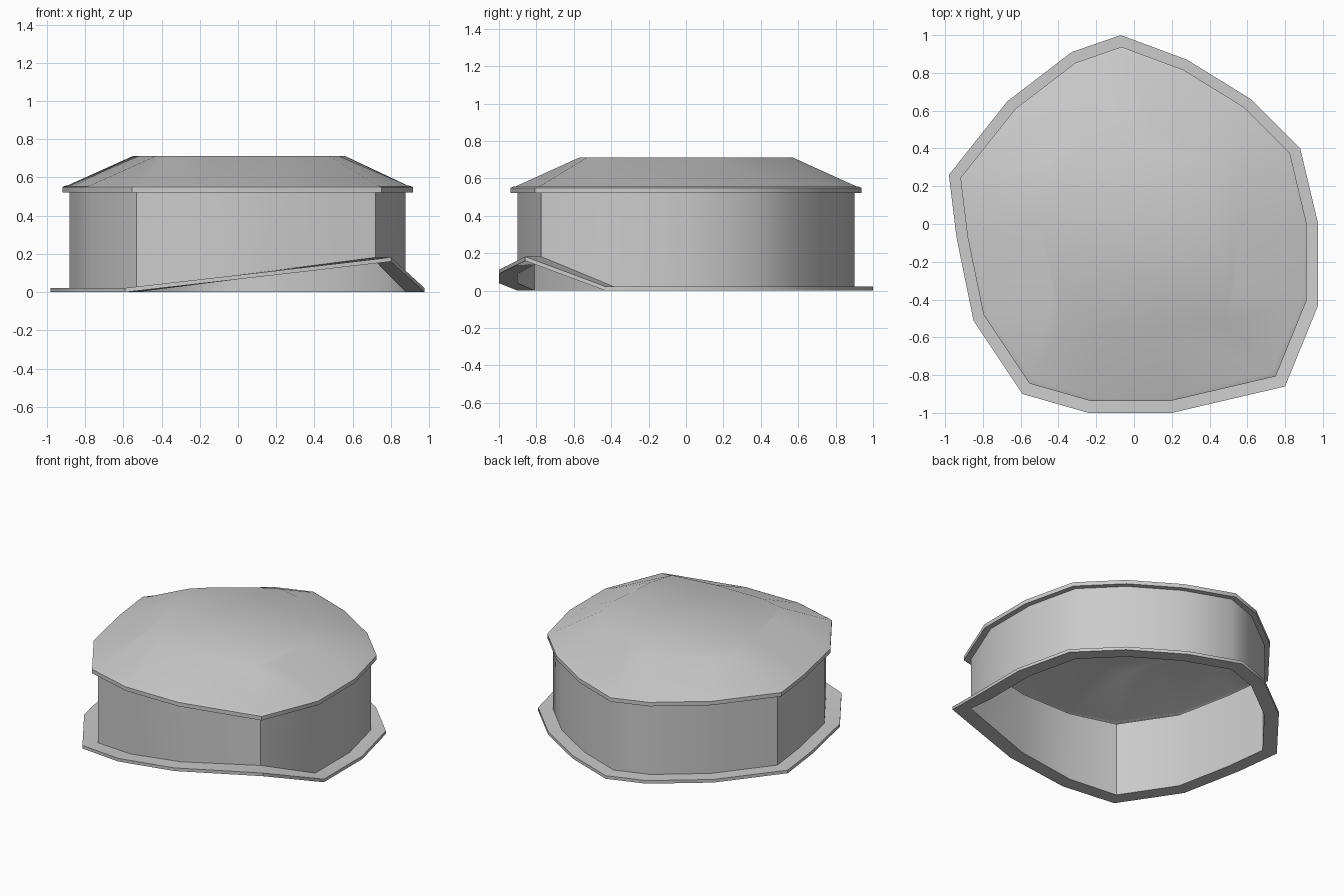
import bpy, bmesh, math

if "Cube" in bpy.data.objects:
    bpy.data.objects.remove(bpy.data.objects["Cube"])

# Irregular 15-sided footprint, and the smaller outline of the flat top
BASE = [(-.07, 1), (.28, .87), (.62, .66), (.88, .40), (.975, 0), (.975, -.43),
        (.80, -.86), (.20, -1), (-.24, -1), (-.59, -.90), (-.85, -.51),
        (-.94, -.07), (-.98, .26), (-.67, .65), (-.33, .91)]
TOP = [(-.06, .57), (.09, .53), (.40, .34), (.54, .19), (.56, 0), (.53, -.36),
       (.48, -.53), (.17, -.57), (-.20, -.57), (-.37, -.53), (-.43, -.36),
       (-.50, 0), (-.55, .23), (-.43, .34), (-.20, .50)]
# Front corner of the base is lifted: extra height by vertex index
LIFT = {6: .16, 7: .09, 8: .04}


def ring(scale, z, lift=False):
    return [(x * scale, y * scale, z + (LIFT.get(i, 0) if lift else 0))
            for i, (x, y) in enumerate(BASE)]


def loft(name, rings, closed=False, cap=False):
    bm = bmesh.new()
    loops = [[bm.verts.new(p) for p in r] for r in rings]
    pairs = list(zip(loops, loops[1:]))
    if closed:
        pairs.append((loops[-1], loops[0]))
    n = len(BASE)
    for a, b in pairs:
        for i in range(n):
            j = (i + 1) % n
            bm.faces.new((a[i], a[j], b[j], b[i]))
    if cap:
        bm.faces.new(loops[-1])
    bmesh.ops.recalc_face_normals(bm, faces=bm.faces)
    # outlines run clockwise, so make sure open shells face outward
    if cap and max(bm.faces, key=lambda f: f.calc_center_median().z).normal.z < 0:
        bmesh.ops.reverse_faces(bm, faces=bm.faces)
    if not cap and not closed:
        bm.faces.ensure_lookup_table()
        f = bm.faces[0]
        if f.normal.dot(f.calc_center_median()) < 0:
            bmesh.ops.reverse_faces(bm, faces=bm.faces)
    me = bpy.data.meshes.new(name)
    bm.to_mesh(me)
    bm.free()
    ob = bpy.data.objects.new(name, me)
    bpy.context.collection.objects.link(ob)
    bpy.ops.object.select_all(action='DESELECT')
    ob.select_set(True)
    bpy.context.view_layer.objects.active = ob
    bpy.ops.object.shade_smooth_by_angle(angle=math.radians(40))
    return ob


# Thin ring around the open bottom
loft("base_flange", [ring(.9, 0, True), ring(1, 0, True),
                     ring(1, .022, True), ring(.9, .022, True)], closed=True)

# Upright wall, hollow inside
loft("wall", [ring(.9, .02, True), ring(.9, .525)])

# Lid with overhanging lip, sloped sides and flat top
loft("lid", [ring(.9, .522), ring(.938, .522), ring(.938, .55), ring(.925, .556), ring(.91, .558),
             [(x, y, .712) for x, y in TOP]], cap=True)
